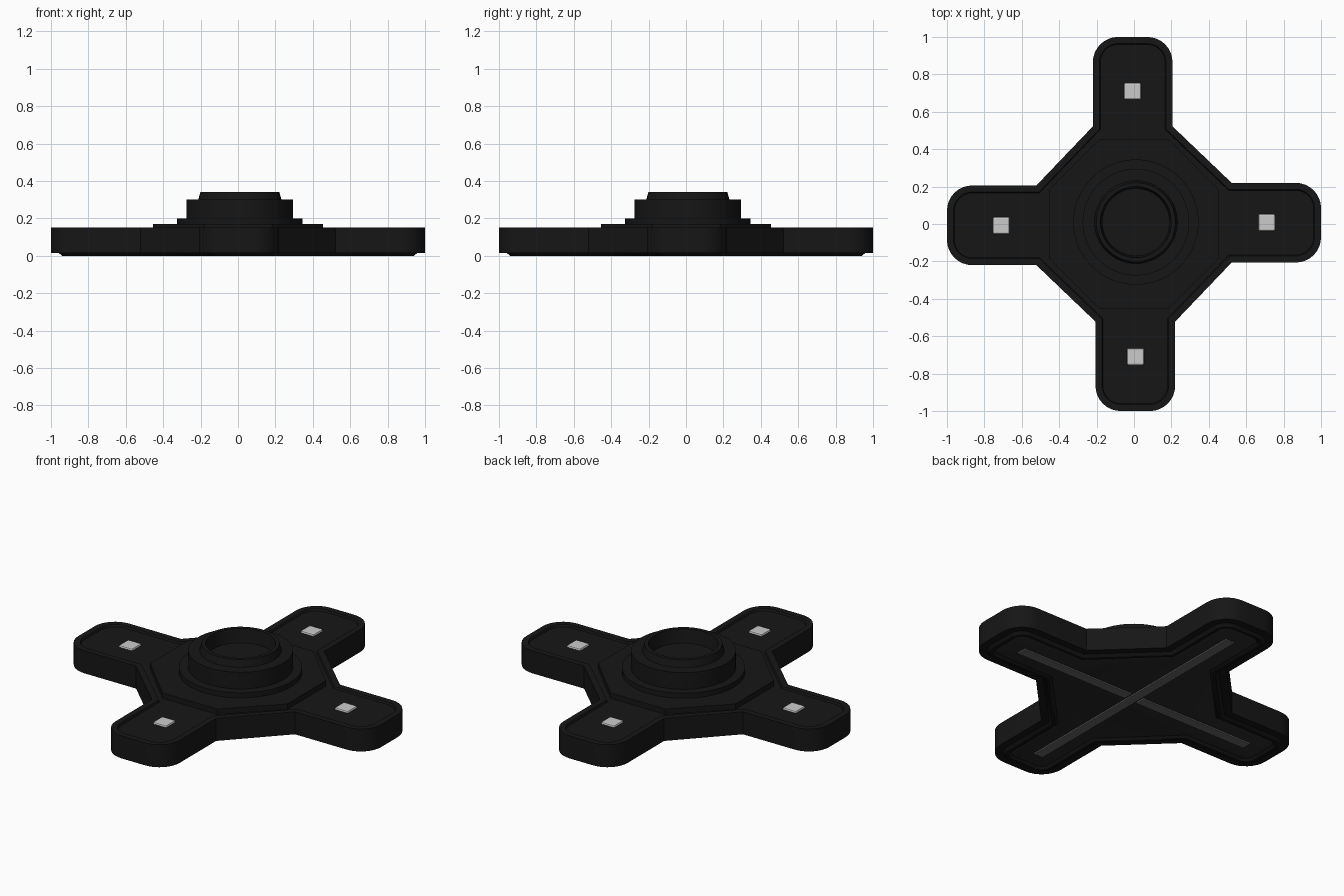
import bpy, bmesh
from math import pi, sin, cos, sqrt, radians

if "Cube" in bpy.data.objects:
    bpy.data.objects.remove(bpy.data.objects["Cube"])


def material(name, v):
    m = bpy.data.materials.new(name)
    m.diffuse_color = (v, v, v, 1)
    m.use_nodes = True
    m.node_tree.nodes["Principled BSDF"].inputs["Base Color"].default_value = m.diffuse_color
    return m


BLACK = material("black_plastic", 0.008)
DARK = material("dark_grey", 0.022)
GREY = material("mid_grey", 0.13)
LIGHT = material("light_grey", 0.7)


def outline(d):
    """Four-armed outline shrunk inwards by d."""
    h, tip, r, s, off = 0.213 - d, 1 - d, max(0.135 - d, 0.02), 0.735 - d * sqrt(2), 0.007
    arm = [(s - h, -h)]
    for sy, start in ((-1, -pi / 2), (1, 0)):
        for i in range(9):
            a = start + i * pi / 16
            arm.append((tip - r + r * cos(a), sy * (h - r) + r * sin(a)))
    arm.append((s - h, h))
    pts = []
    for k in range(4):
        c, n = cos(k * pi / 2), sin(k * pi / 2)
        pts += [(x * c - (y + off) * n, x * n + (y + off) * c) for x, y in arm]
    return pts


def loft(name, rings, mat, smooth=30):
    """Skin a stack of equal point rings, capped at both ends."""
    bm = bmesh.new()
    loops = [[bm.verts.new(p) for p in ring] for ring in rings]
    n = len(loops[0])
    for a, b in zip(loops, loops[1:]):
        for i in range(n):
            bm.faces.new((a[i], a[(i + 1) % n], b[(i + 1) % n], b[i]))
    bm.faces.new(loops[0][::-1])
    bm.faces.new(loops[-1])
    bmesh.ops.recalc_face_normals(bm, faces=bm.faces)
    me = bpy.data.meshes.new(name)
    bm.to_mesh(me)
    bm.free()
    ob = bpy.data.objects.new(name, me)
    bpy.context.collection.objects.link(ob)
    me.materials.append(mat)
    bpy.ops.object.select_all(action='DESELECT')
    ob.select_set(True)
    bpy.context.view_layer.objects.active = ob
    bpy.ops.object.shade_smooth_by_angle(angle=radians(smooth))
    return ob


def body_stack(name, profile, mat):
    return loft(name, [[(x, y, z) for x, y in outline(d)] for d, z in profile], mat)


def lathe(name, profile, mat, cx=0.01, cy=0.01, n=64):
    return loft(name, [[(cx + r * cos(2 * pi * i / n), cy + r * sin(2 * pi * i / n), z)
                        for i in range(n)] for r, z in profile], mat)


def block(name, x, y, sx, sy, z0, z1, mat, bevel=0.01):
    bpy.ops.mesh.primitive_cube_add(size=1, location=(x, y, (z0 + z1) / 2))
    ob = bpy.context.object
    ob.name = name
    ob.scale = (sx, sy, z1 - z0)
    bpy.ops.object.transform_apply(location=False, scale=True)
    ob.data.materials.append(mat)
    if bevel:
        m = ob.modifiers.new("bevel", 'BEVEL')
        m.width = bevel
        m.segments = 2
    return ob


# Cross-shaped body: underside rim, side wall, raised top rim, sunken top panel
body_stack("body", [(0.09, 0.012), (0.075, 0.0), (0.06, 0.0), (0.042, 0.015), (0, 0.015),
                    (0, 0.15), (0.035, 0.15), (0.04, 0.138)], BLACK)

# Underside panel
body_stack("underside_panel", [(0.1, 0.008), (0.085, 0.014)], DARK)

# Crossed grip strips below
block("grip_strip_long", 0, 0, 0.06, 1.62, 0.0, 0.016, GREY, 0.004)
for s in (-1, 1):
    block("grip_strip_short", s * 0.42, 0, 0.76, 0.06, 0.0, 0.016, GREY, 0.004)

# Raised octagonal plate
A, B = 0.455, 0.182
octagon = [(A, -B), (A, B), (B, A), (-B, A), (-A, B), (-A, -B), (-B, -A), (B, -A)]
loft("octagon_plate", [[(x, y, z) for x, y in octagon] for z in (0.13, 0.17)], BLACK)

# Stepped round hub with open socket
lathe("hub", [(0.335, 0.16), (0.335, 0.2), (0.285, 0.2), (0.285, 0.3), (0.222, 0.3),
              (0.211, 0.342), (0.19, 0.342), (0.18, 0.26)], BLACK)

# Light pads on the arms
for k in range(4):
    c, n = round(cos(k * pi / 2)), round(sin(k * pi / 2))
    block("arm_pad", 0.71 * c - 0.008 * n, 0.71 * n + 0.008 * c, 0.09, 0.09, 0.13, 0.15, LIGHT, 0.008)
